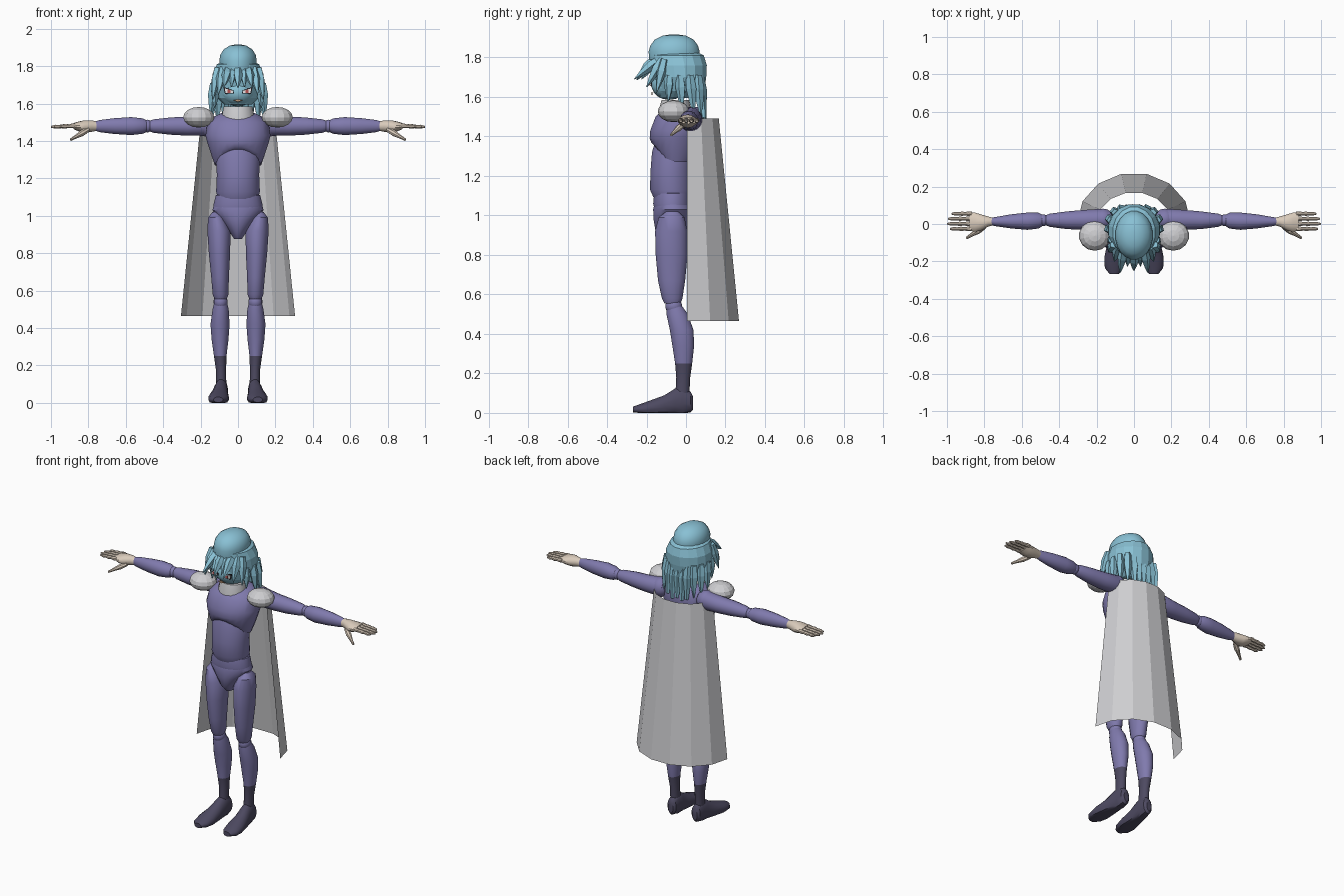
import bpy, bmesh, math
from mathutils import Vector


def mat(name, r, g, b):
    m = bpy.data.materials.new(name)
    m.diffuse_color = (r, g, b, 1)
    return m


SUIT = mat("suit_purple", 0.215, 0.195, 0.42)
BOOT = mat("boot_dark", 0.075, 0.068, 0.12)
HAIR = mat("hair_blue", 0.25, 0.53, 0.66)
SKIN = mat("skin", 0.70, 0.60, 0.50)
GREY = mat("cape_grey", 0.62, 0.62, 0.64)
DARK = mat("eye_dark", 0.03, 0.03, 0.04)
WHITE = mat("eye_white", 0.85, 0.85, 0.85)
RED = mat("iris_red", 0.45, 0.08, 0.08)
LIP = mat("mouth_tan", 0.50, 0.30, 0.18)


def finish(name, bm, material, mirror=False, smooth=35):
    bmesh.ops.recalc_face_normals(bm, faces=bm.faces)
    me = bpy.data.meshes.new(name)
    bm.to_mesh(me)
    bm.free()
    me.materials.append(material)
    ob = bpy.data.objects.new(name, me)
    bpy.context.collection.objects.link(ob)
    if mirror:
        ob.modifiers.new("mirror", 'MIRROR')
    if smooth:
        bpy.ops.object.select_all(action='DESELECT')
        ob.select_set(True)
        bpy.context.view_layer.objects.active = ob
        bpy.ops.object.shade_smooth_by_angle(angle=math.radians(smooth))
    return ob


def loft(name, rings, material, axis='z', n=16, mirror=False, smooth=35, warp=None):
    """Rings are (x, y, z, ra, rb); each is an ellipse square to the axis."""
    u, v = {'x': ((0, 1, 0), (0, 0, 1)), 'y': ((1, 0, 0), (0, 0, 1)),
            'z': ((1, 0, 0), (0, 1, 0))}[axis]
    u, v = Vector(u), Vector(v)
    bm = bmesh.new()
    loops = []
    for i, (x, y, z, ra, rb) in enumerate(rings):
        loop = []
        for k in range(n):
            a = 2 * math.pi * (k + 0.5) / n
            p = Vector((x, y, z)) + u * ra * math.cos(a) + v * rb * math.sin(a)
            loop.append(bm.verts.new(warp(i, p) if warp else p))
        loops.append(loop)
    for a, b in zip(loops, loops[1:]):
        for k in range(n):
            bm.faces.new((a[k], a[(k + 1) % n], b[(k + 1) % n], b[k]))
    bm.faces.new(loops[0])
    bm.faces.new(loops[-1])
    return finish(name, bm, material, mirror, smooth)


def ball(name, c, r, material, n=16, mirror=False, smooth=35):
    bm = bmesh.new()
    bmesh.ops.create_uvsphere(bm, u_segments=n, v_segments=n // 2 + 1, radius=1)
    for vert in bm.verts:
        vert.co = Vector([c[i] + vert.co[i] * r[i] for i in range(3)])
    return finish(name, bm, material, mirror, smooth)


def spike(name, root, tip, r, material=HAIR, mirror=False, end=0.002, n=5):
    """Tapering lock, fullest a third of the way along."""
    root, tip = Vector(root), Vector(tip)
    d = (tip - root)
    q = d.to_track_quat('Z', 'Y')
    bm = bmesh.new()
    loops = []
    for t, s in ((0, 0.75), (0.35, 1), (0.7, 0.6), (1, end / r)):
        loops.append([bm.verts.new(root + d * t + q @ Vector(
            (r * s * math.cos(6.2832 * k / n), r * s * math.sin(6.2832 * k / n), 0)))
            for k in range(n)])
    for a, b in zip(loops, loops[1:]):
        for k in range(n):
            bm.faces.new((a[k], a[(k + 1) % n], b[(k + 1) % n], b[k]))
    bm.faces.new(loops[0])
    bm.faces.new(loops[-1])
    return finish(name, bm, material, mirror, 0)


def plate(name, pts, y, material, mirror=False):
    """Thin front-facing plate from an (x, z) outline."""
    bm = bmesh.new()
    f = bm.faces.new([bm.verts.new((x, y, z)) for x, z in pts])
    g = bmesh.ops.extrude_face_region(bm, geom=[f])
    for e in g['geom']:
        if isinstance(e, bmesh.types.BMVert):
            e.co.y += 0.006
    return finish(name, bm, material, mirror, 0)


# Torso
def rib_arch(i, p):
    if i < 2 and p.y < -0.06:
        p.z += 0.085 * max(0, 1 - (p.x / 0.13) ** 2) * (1 - i * 0.4)
    return p


loft("chest", [(0, -.06, 1.27, .125, .10), (0, -.055, 1.32, .142, .122), (0, -.05, 1.39, .165, .135),
               (0, -.045, 1.43, .175, .137), (0, -.03, 1.50, .165, .125), (0, -.02, 1.535, .12, .10),
               (0, -.01, 1.55, .09, .07)], SUIT, n=24, warp=rib_arch)
loft("abdomen", [(0, -.07, 1.09, .108, .095), (0, -.075, 1.13, .118, .108), (0, -.075, 1.22, .114, .106),
                 (0, -.07, 1.32, .12, .103), (0, -.065, 1.38, .10, .09)], SUIT, n=24)
loft("waist", [(0, -.07, 1.03, .13, .09), (0, -.07, 1.06, .132, .097), (0, -.07, 1.11, .12, .092),
               (0, -.07, 1.12, .10, .075)], SUIT, n=24)
loft("pelvis", [(0, -.07, .875, .02, .045), (0, -.07, .92, .05, .085), (0, -.065, .98, .10, .10),
                (0, -.065, 1.03, .138, .102), (0, -.07, 1.06, .13, .09)], SUIT, n=24)
loft("collar", [(0, -.055, 1.50, .09, .085), (0, -.055, 1.53, .088, .083), (0, -.055, 1.585, .078, .07)], GREY, n=20)

# Legs
loft("thigh", [(.118, -.07, 1.02, .02, .03), (.116, -.073, .99, .045, .067), (.102, -.075, .92, .063, .083),
               (.099, -.073, .80, .058, .082), (.096, -.073, .67, .048, .070), (.093, -.07, .58, .043, .053),
               (.093, -.068, .555, .033, .042)], SUIT, mirror=True)
ball("knee", (.093, -.062, .54), (.038, .043, .042), SUIT, mirror=True)
shin = loft("shin", [(.093, -.058, .54, .034, .040), (.093, -.045, .50, .044, .055), (.096, -.022, .42, .052, .061),
                     (.096, -.014, .34, .046, .056), (.095, -.012, .25, .034, .044), (.091, -.014, .18, .028, .036),
                     (.09, -.018, .10, .028, .036)], SUIT, mirror=True)
shin.data.materials.append(BOOT)
for f in shin.data.polygons:
    f.material_index = 1 if f.center.z < .25 else 0


def flat_sole(i, p):
    p.z = max(p.z, 0.0)
    return p


loft("foot", [(.088, .035, .05, .018, .035), (.088, .022, .055, .032, .055), (.089, -.015, .06, .036, .075),
              (.092, -.055, .05, .039, .075), (.098, -.11, .035, .047, .055), (.104, -.18, .024, .056, .040),
              (.107, -.235, .018, .05, .026), (.106, -.268, .017, .025, .015)], BOOT, axis='y',
     mirror=True, warp=flat_sole)

# Arms
ball("shoulder_joint", (.165, .025, 1.485), (.06, .058, .062), SUIT, mirror=True)
loft("upper_arm", [(.13, .025, 1.49, .045, .05), (.18, .025, 1.485, .057, .058), (.27, .022, 1.48, .054, .052),
                   (.36, .02, 1.48, .048, .047), (.45, .02, 1.48, .036, .037), (.475, .02, 1.48, .026, .028)],
     SUIT, axis='x', mirror=True)
ball("elbow", (.485, .02, 1.48), (.03, .032, .034), SUIT, mirror=True)
loft("forearm", [(.485, .02, 1.48, .028, .03), (.51, .018, 1.48, .043, .042), (.57, .015, 1.48, .047, .049),
                 (.66, .014, 1.48, .038, .043), (.74, .013, 1.48, .025, .033), (.765, .013, 1.48, .02, .025)],
     SUIT, axis='x', mirror=True)

# Hands
loft("palm", [(.75, .013, 1.48, .02, .024), (.78, .013, 1.48, .028, .03), (.82, .008, 1.477, .045, .034),
              (.85, .01, 1.478, .052, .027), (.88, .012, 1.48, .05, .016)], SKIN, axis='x', n=14, mirror=True)
for name, y, tip in (("little", .055, .975), ("ring", .028, .995), ("middle", .001, 1.0), ("index", -.026, .985)):
    x0, step = .865, (tip - .865) / 6
    loft(name + "_finger", [(x0 + step * k, y, 1.482 - .001 * k, r, r) for k, r in
                            enumerate((.012, .0135, .010, .0125, .009, .011, .005))],
         SKIN, axis='x', n=8, mirror=True)
spike("thumb", (.80, -.015, 1.462), (.895, -.075, 1.407), .017, SKIN, True, end=.007, n=8)

# Shoulder guards
ball("shoulder_guard", (.21, -.063, 1.527), (.085, .08, .055), GREY, n=14, mirror=True, smooth=0)

# Cape: half of a tapered shell
bm = bmesh.new()
rows = []
for z, rx, ry in ((1.49, .20, .165), (.465, .305, .27)):
    rows.append([bm.verts.new((rx * math.cos(math.pi * k / 7), .005 + ry * math.sin(math.pi * k / 7), z))
                 for k in range(8)])
for k in range(7):
    bm.faces.new((rows[0][k], rows[0][k + 1], rows[1][k + 1], rows[1][k]))
finish("cape", bm, GREY, smooth=0)

# Head and hair mass
loft("hair_mass", [(0, -.05, 1.595, .075, .085), (0, -.03, 1.63, .115, .125), (0, -.03, 1.70, .142, .135),
                   (0, -.035, 1.76, .138, .143), (0, -.045, 1.81, .115, .138), (0, -.055, 1.83, .08, .11)],
     HAIR, n=16, smooth=0)
loft("hair_crown", [(0, -.06, 1.79, .098, .128), (0, -.06, 1.83, .101, .131), (0, -.06, 1.86, .096, .122),
                    (0, -.06, 1.89, .078, .10), (0, -.06, 1.91, .045, .06), (0, -.06, 1.916, .015, .02)],
     HAIR, n=20, smooth=50)
ball("face", (0, -.085, 1.66), (.092, .09, .075), HAIR)

# Face details
plate("eye_outline", [(.022, 1.655), (.07, 1.652), (.078, 1.69), (.024, 1.672)], -.178, DARK, True)
plate("eye_white", [(.027, 1.657), (.066, 1.656), (.071, 1.682), (.028, 1.669)], -.182, WHITE, True)
plate("iris", [(.04, 1.657), (.055, 1.657), (.055, 1.676), (.04, 1.672)], -.186, RED, True)
plate("mouth", [(-.025, 1.618), (0, 1.609), (.025, 1.618), (0, 1.624)], -.175, LIP)

# Fringe
spike("fringe_centre", (0, -.165, 1.79), (0, -.25, 1.685), .026)
for x, tx, ty, tz, r in ((.03, .035, -.225, 1.69, .022), (.055, .075, -.262, 1.69, .026),
                         (.085, .105, -.20, 1.65, .026), (.11, .135, -.15, 1.62, .026)):
    spike("fringe_lock", (x, -.165 + x * .5, 1.79), (tx, ty, tz), r, mirror=True)

# Side and back locks
for x, y, tx, ty, tz, r in ((.12, -.085, .125, -.09, 1.575, .025), (.13, -.03, .145, -.02, 1.53, .027),
                            (.125, .02, .14, .04, 1.51, .027), (.10, .06, .11, .075, 1.50, .028)):
    spike("side_lock", (x, y, 1.71), (tx, ty, tz), r, mirror=True)
for x, tz in ((-.066, 1.49), (-.033, 1.475), (0, 1.485), (.033, 1.47), (.066, 1.495)):
    spike("back_lock", (x, .07, 1.70), (x * 1.05, .092, tz), .03, end=.012)
